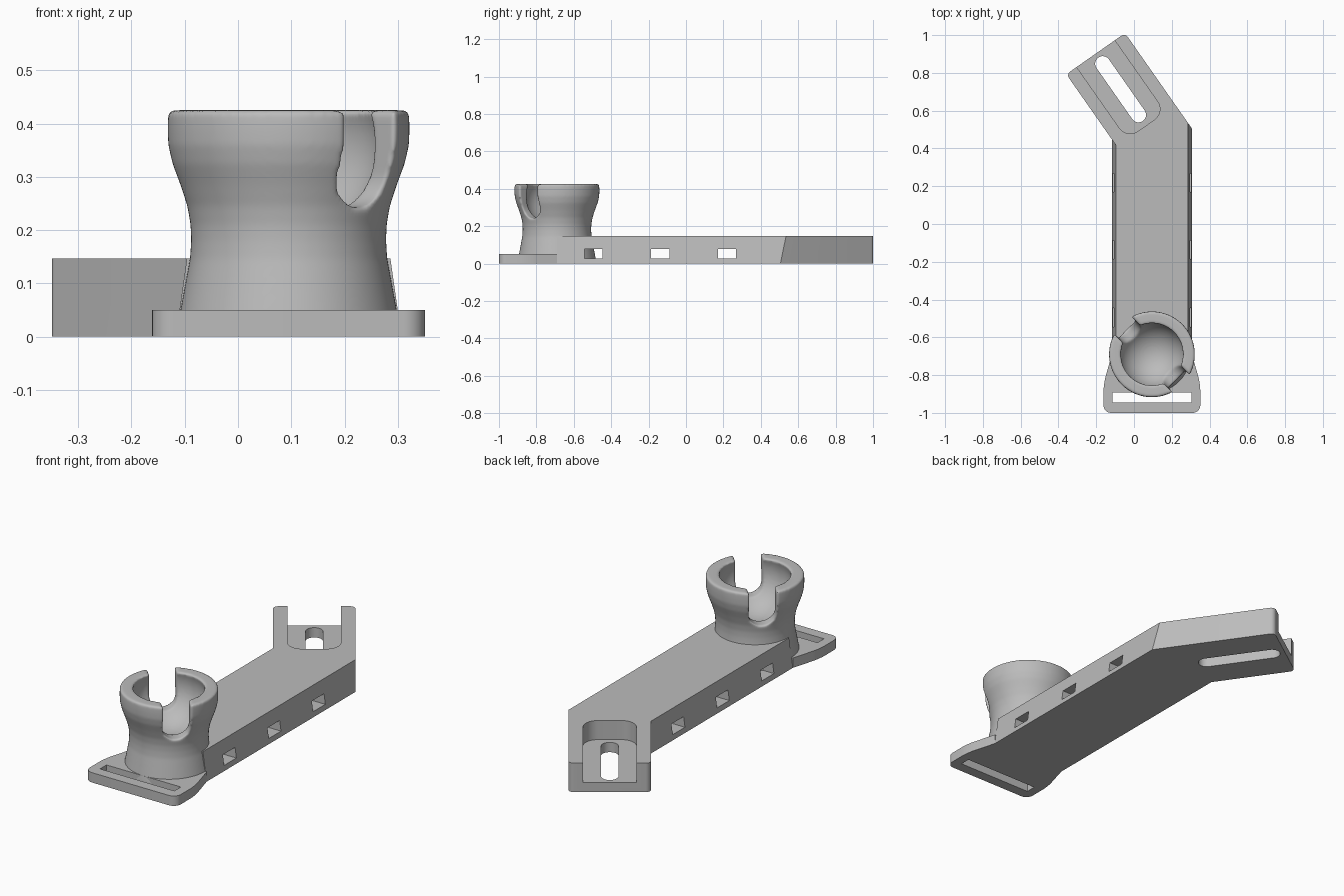
import bpy, bmesh, math
from mathutils import Matrix, Vector

cube = bpy.data.objects.get("Cube")
if cube:
    bpy.data.objects.remove(cube, do_unlink=True)

grey = bpy.data.materials.new("mid_grey")
grey.use_nodes = True
COLOUR = (0.5, 0.5, 0.5, 1)
grey.diffuse_color = COLOUR
grey.node_tree.nodes["Principled BSDF"].inputs["Base Color"].default_value = COLOUR


def finish(name, bm):
    bmesh.ops.recalc_face_normals(bm, faces=bm.faces)
    mesh = bpy.data.meshes.new(name)
    bm.to_mesh(mesh)
    bm.free()
    mesh.materials.append(grey)
    obj = bpy.data.objects.new(name, mesh)
    bpy.context.collection.objects.link(obj)
    return obj


def prism(name, pts, z0, z1, top=None, rounds=(), matrix=None):
    """Outline lofted from z0 to z1; rounds = (corner numbers, radius) pairs."""
    bm = bmesh.new()
    low = [bm.verts.new((x, y, z0)) for x, y in pts]
    high = [bm.verts.new((x, y, z1)) for x, y in (top or pts)]
    bm.faces.new(low)
    bm.faces.new(high)
    n = len(low)
    for i in range(n):
        j = (i + 1) % n
        bm.faces.new((low[i], low[j], high[j], high[i]))
    for corners, radius in rounds:
        edges = [bm.edges.get((low[i], high[i])) for i in corners]
        bmesh.ops.bevel(bm, geom=edges, offset=radius, segments=10,
                        profile=0.5, affect='EDGES')
    if matrix:
        bm.transform(matrix)
    return finish(name, bm)


def rect(x0, x1, y0, y1):
    return [(x0, y0), (x1, y0), (x1, y1), (x0, y1)]


def apply_all(obj):
    bpy.context.view_layer.objects.active = obj
    for mod in list(obj.modifiers):
        bpy.ops.object.modifier_apply(modifier=mod.name)


def cut(obj, cutter):
    mod = obj.modifiers.new("cut", 'BOOLEAN')
    mod.operation = 'DIFFERENCE'
    mod.solver = 'EXACT'
    mod.object = cutter
    apply_all(obj)
    bpy.data.objects.remove(cutter, do_unlink=True)


def smooth(obj, angle):
    bpy.ops.object.select_all(action='DESELECT')
    obj.select_set(True)
    bpy.context.view_layer.objects.active = obj
    bpy.ops.object.shade_smooth_by_angle(angle=math.radians(angle))


CX, CY = 0.095, -0.69          # cup axis
HEIGHT, FLOOR = 0.147, 0.05
BEND = math.radians(35)
HEAD = Matrix.Rotation(BEND, 4, 'Z')   # local x across the head, y along it
MID, HALF, END = 0.351, 0.19, 0.855    # head centre line, half width, far end


def head_point(u, v):
    p = HEAD @ Vector((u, v, 0))
    return p.x, p.y


def arm_outline(half):
    """Straight arm with drafted sides, joined to the angled head."""
    def bend(x, u):
        return x, (u - x * math.cos(BEND)) / math.sin(BEND)
    left, right = CX - half, CX + half
    return [(left, CY), (right, CY), bend(right, MID + HALF),
            head_point(MID + HALF, END), head_point(MID - HALF, END),
            bend(left, MID - HALF)]


# Arm with angled head
arm = prism("arm", arm_outline(0.212), 0, HEIGHT, top=arm_outline(0.191),
            rounds=[((3, 4), 0.025)])
# Open-ended pocket and adjustment slot in the head
cut(arm, prism("pocket", rect(MID - 0.123, MID + 0.123, 0.39, 1), FLOOR, 0.3,
               rounds=[((0, 1), 0.07)], matrix=HEAD))
cut(arm, prism("head_slot", rect(MID - 0.04, MID + 0.04, 0.42, 0.83), -0.1, 0.2,
               rounds=[((0, 1, 2, 3), 0.0398)], matrix=HEAD))
# Side holes through the arm
for y in (-0.495, -0.137, 0.219):
    cut(arm, prism("side_hole", rect(-0.3, 0.5, y - 0.049, y + 0.049), 0.026, 0.078))
smooth(arm, 25)

# Strap plate
plate_half = [(0.256, -1), (0.256, -0.845), (0.212, CY)]
outline = [(CX + x, y) for x, y in plate_half]
outline += [(CX - x, y) for x, y in reversed(plate_half)]
plate = prism("strap_plate", outline, 0, FLOOR,
              rounds=[((0, 5), 0.04), ((1, 4), 0.04)])
cut(plate, prism("strap_slot", rect(CX - 0.209, CX + 0.209, -0.945, -0.893), -0.1, 0.2))
smooth(plate, 25)

# Socket cup: flared outside, spherical bowl inside
outer = [(0, 0.01), (0.21, 0.01), (0.203, 0.05), (0.185, 0.147), (0.183, 0.18),
         (0.184, 0.21), (0.19, 0.245), (0.203, 0.285), (0.218, 0.325),
         (0.226, 0.36), (0.227, 0.39), (0.226, 0.425)]
BOWL, BOWL_Z = 0.174, 0.36
start = math.asin((0.425 - BOWL_Z) / BOWL)
bowl = []
for i in range(17):
    a = start - (start + math.pi / 2) * i / 16
    bowl.append((BOWL * math.cos(a), BOWL_Z + BOWL * math.sin(a)))
bm = bmesh.new()
ring = [bm.verts.new((r, 0, z)) for r, z in outer + bowl]
edges = [bm.edges.new(pair) for pair in zip(ring, ring[1:])]
bmesh.ops.spin(bm, geom=ring + edges, cent=(0, 0, 0), axis=(0, 0, 1),
               angle=math.tau, steps=96, use_duplicate=False)
bmesh.ops.remove_doubles(bm, verts=bm.verts, dist=0.0005)
cup = finish("socket_cup", bm)

# Diagonal U-shaped gaps leave four prongs
for turn in (45, 135):
    place = Matrix.Rotation(math.radians(turn), 4, 'Z') @ Matrix.Rotation(math.pi / 2, 4, 'X')
    cut(cup, prism("prong_gap", rect(-0.064, 0.064, 0.243, 0.6), -0.4, 0.4,
                   rounds=[((0, 1), 0.0635)], matrix=place))

# Soften the prong edges
remesh = cup.modifiers.new("even_mesh", 'REMESH')
remesh.mode = 'VOXEL'
remesh.voxel_size = 0.006
soften = cup.modifiers.new("soften", 'SMOOTH')
soften.factor = 0.5
soften.iterations = 10
apply_all(cup)
if not cup.data.materials:
    cup.data.materials.append(grey)
cup.location = (CX, CY, 0)
smooth(cup, 60)
